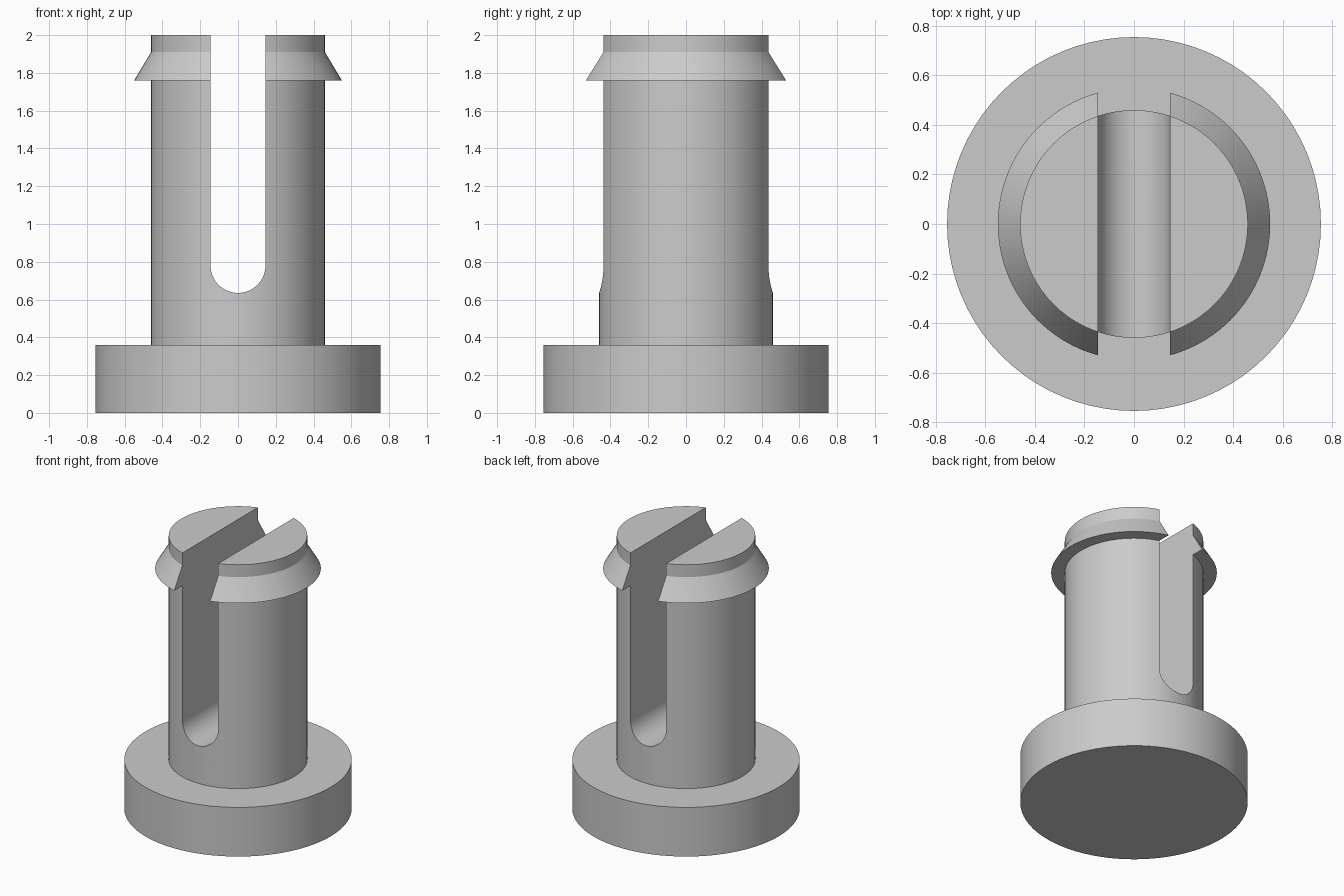
import bpy, bmesh, math

if "Cube" in bpy.data.objects:
    bpy.data.objects.remove(bpy.data.objects["Cube"])

SEGMENTS = 80
SLOT_HALF = 0.145   # half width of the slot
SLOT_CENTRE = 0.78  # height where the rounded slot bottom begins


def make_object(name, bm):
    bmesh.ops.recalc_face_normals(bm, faces=bm.faces)
    mesh = bpy.data.meshes.new(name)
    bm.to_mesh(mesh)
    bm.free()
    obj = bpy.data.objects.new(name, mesh)
    bpy.context.collection.objects.link(obj)
    return obj


def lathe(name, profile):
    """Revolve an (r, z) profile around the z axis and cap both ends."""
    bm = bmesh.new()
    rings = []
    for r, z in profile:
        angles = [2 * math.pi * i / SEGMENTS for i in range(SEGMENTS)]
        rings.append([bm.verts.new((r * math.cos(a), r * math.sin(a), z)) for a in angles])
    for low, high in zip(rings, rings[1:]):
        for i in range(SEGMENTS):
            j = (i + 1) % SEGMENTS
            bm.faces.new((low[i], low[j], high[j], high[i]))
    bm.faces.new(rings[0][::-1])
    bm.faces.new(rings[-1])
    return make_object(name, bm)


# Clip body: wide base, round post, barbed collar and short tip
body = lathe("snap_clip", [
    (0.755, 0), (0.755, 0.36), (0.46, 0.36), (0.46, 1.76),
    (0.55, 1.76), (0.46, 1.91), (0.46, 2.0)])

# Slot cutter: U-shaped outline pushed through from front to back
outline = [(SLOT_HALF, 2.2), (-SLOT_HALF, 2.2)]
for i in range(33):
    a = math.pi + math.pi * i / 32
    outline.append((SLOT_HALF * math.cos(a), SLOT_CENTRE + SLOT_HALF * math.sin(a)))
bm = bmesh.new()
front = bm.faces.new([bm.verts.new((x, -1, z)) for x, z in outline])
pushed = bmesh.ops.extrude_face_region(bm, geom=[front], use_keep_orig=True)
bmesh.ops.translate(bm, vec=(0, 2, 0),
                    verts=[v for v in pushed["geom"] if isinstance(v, bmesh.types.BMVert)])
cutter = make_object("slot_cutter", bm)
cutter.hide_render = True

# Cut the slot, then drop the cutter
cut = body.modifiers.new("slot", 'BOOLEAN')
cut.operation = 'DIFFERENCE'
cut.solver = 'EXACT'
cut.object = cutter
bpy.context.view_layer.objects.active = body
body.select_set(True)
bpy.ops.object.modifier_apply(modifier=cut.name)
bpy.data.objects.remove(cutter, do_unlink=True)

# Plain grey plastic, smooth on the round walls
grey = bpy.data.materials.new("grey plastic")
grey.diffuse_color = (0.6, 0.6, 0.6, 1)
grey.use_nodes = True
grey.node_tree.nodes["Principled BSDF"].inputs["Base Color"].default_value = grey.diffuse_color
body.data.materials.clear()
body.data.materials.append(grey)
bpy.ops.object.shade_smooth_by_angle(angle=math.radians(25))
